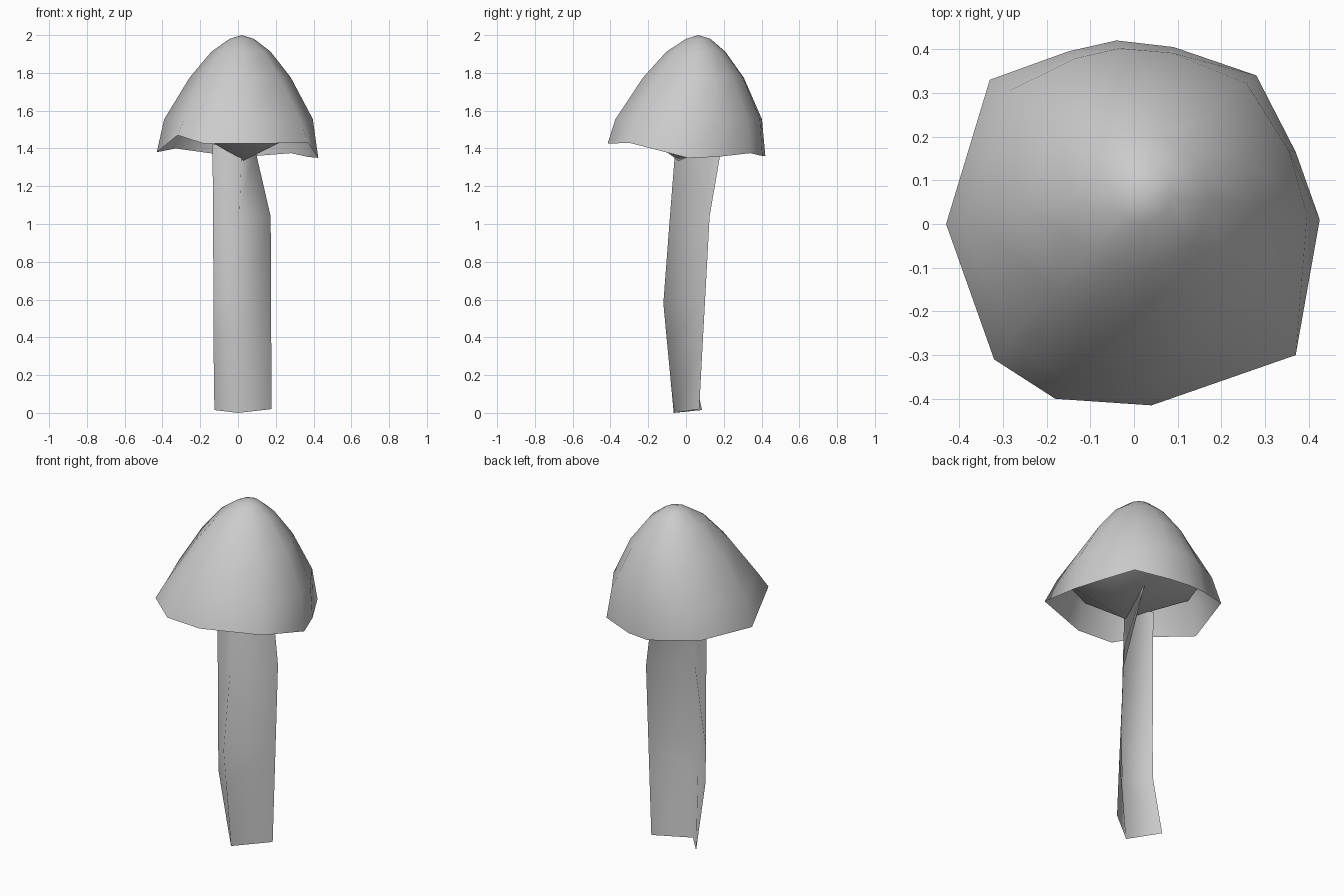
import bpy, bmesh
from mathutils import Vector

if "Cube" in bpy.data.objects:
    bpy.data.objects.remove(bpy.data.objects["Cube"])

grey = bpy.data.materials.new("plain_grey")
grey.use_nodes = True
COLOR = (0.6, 0.6, 0.6, 1)
grey.diffuse_color = COLOR
bsdf = next(n for n in grey.node_tree.nodes if n.type == "BSDF_PRINCIPLED")
bsdf.inputs["Base Color"].default_value = COLOR


def loft(name, rows, tip=None, closed=True):
    """Skin a stack of equal rows of points, optionally ending in a point."""
    bm = bmesh.new()
    loops = [[bm.verts.new(p) for p in row] for row in rows]
    n = len(loops[0])
    pairs = [(i, (i + 1) % n) for i in range(n if closed else n - 1)]
    for low, high in zip(loops, loops[1:]):
        for i, j in pairs:
            bm.faces.new((low[i], low[j], high[j], high[i]))
    if tip:
        point = bm.verts.new(tip)
        for i, j in pairs:
            bm.faces.new((loops[-1][i], loops[-1][j], point))
    mesh = bpy.data.meshes.new(name)
    bm.to_mesh(mesh)
    bm.free()
    for face in mesh.polygons:
        face.use_smooth = True
    mesh.materials.append(grey)
    obj = bpy.data.objects.new(name, mesh)
    bpy.context.collection.objects.link(obj)


# Uneven rim of the cap, counter-clockwise from the front
rim = [Vector(p) for p in (
    (0.04, -0.415, 1.425), (0.37, -0.30, 1.43), (0.425, 0.01, 1.35),
    (0.37, 0.165, 1.355), (0.28, 0.34, 1.375), (0.09, 0.405, 1.36),
    (-0.04, 0.42, 1.36), (-0.15, 0.395, 1.375), (-0.33, 0.33, 1.40),
    (-0.43, 0.0, 1.38), (-0.32, -0.31, 1.47), (-0.18, -0.40, 1.425))]
apex = Vector((0.02, 0.065, 2.0))


def ring(radius, height, shift, corners=0.0, tilt=0.0):
    """Ring through the rim directions: corners keeps some of the rim's
    unevenness, tilt lifts the front right side."""
    points = []
    for p in rim:
        size = radius * (1 + corners * (p.xy.length / 0.42 - 1))
        out = p.xy.normalized() * size + apex.xy * shift
        points.append((out.x, out.y, height - tilt * (out.x + out.y)))
    return points


# Open bell-shaped cap
loft("cap", [rim, ring(0.39, 1.555, 0.2, corners=0.5), ring(0.268, 1.775, 0.6),
             ring(0.157, 1.912, 0.8), ring(0.065, 1.98, 1)], tip=apex)

# Conical gills sagging from inside the cap to the stem
loft("gills", [ring(0.37, 1.54, 0.2, tilt=0.08)[::-1]], tip=(0.03, -0.04, 1.335))

# Bent stem, a folded sheet open at the back: right edge, front ridge, left edge
loft("stem", [
    [(-0.125, 0.085, 0.015), (0, -0.065, 0.0), (0.177, 0.07, 0.02)],
    [(-0.13, 0.005, 0.38), (-0.006, -0.101, 0.38), (0.176, 0.089, 0.38)],
    [(-0.13, 0.0, 0.58), (-0.01, -0.12, 0.58), (0.175, 0.10, 0.58)],
    [(-0.132, 0.0, 1.04), (0.008, -0.085, 1.04), (0.173, 0.125, 1.04)],
    [(-0.135, 0.0, 1.42), (0.02, -0.055, 1.42), (0.085, 0.19, 1.42)]],
    closed=False)
